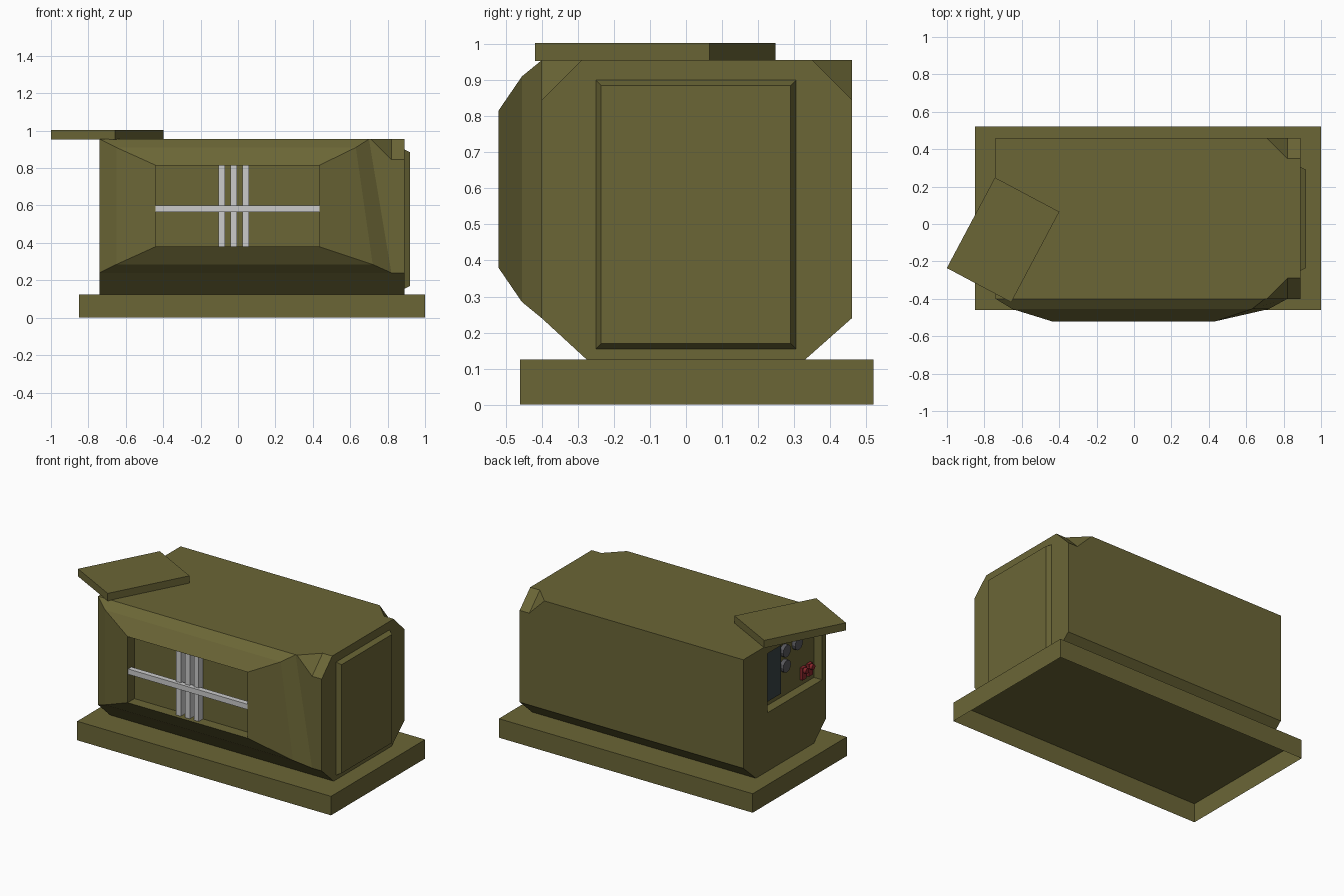
import bpy, bmesh, math
from mathutils import Matrix, Vector

if "Cube" in bpy.data.objects:
    bpy.data.objects.remove(bpy.data.objects["Cube"])


def material(name, rgb):
    m = bpy.data.materials.new(name)
    m.diffuse_color = (*rgb, 1)
    m.use_nodes = True
    m.node_tree.nodes["Principled BSDF"].inputs["Base Color"].default_value = m.diffuse_color
    return m


OLIVE = material("olive", (0.147, 0.133, 0.037))
DARK = material("dark_glass", (0.04, 0.055, 0.06))
RED = material("red", (0.25, 0.02, 0.025))
GREY = material("dial_grey", (0.1, 0.1, 0.11))


def finish(name, bm, mat=None):
    bmesh.ops.recalc_face_normals(bm, faces=bm.faces)
    me = bpy.data.meshes.new(name)
    bm.to_mesh(me)
    bm.free()
    ob = bpy.data.objects.new(name, me)
    bpy.context.collection.objects.link(ob)
    if mat:
        me.materials.append(mat)
    return ob


def box(name, x, y, z, mat=None, angle=0, open_bottom=False):
    """Box from (min, max) ranges, turned about its own centre."""
    bm = bmesh.new()
    size = Vector((x[1] - x[0], y[1] - y[0], z[1] - z[0]))
    mid = Vector((sum(x) / 2, sum(y) / 2, sum(z) / 2))
    bmesh.ops.create_cube(bm, size=1, matrix=Matrix.Translation(mid)
                          @ Matrix.Rotation(angle, 4, 'Z') @ Matrix.Diagonal((*size, 1)))
    if open_bottom:
        bm.faces.ensure_lookup_table()
        low = min(bm.faces, key=lambda f: f.calc_center_median().z)
        bmesh.ops.delete(bm, geom=[low], context='FACES_ONLY')
    return finish(name, bm, mat)


def loft(name, rings, mat, cap_start=True):
    """Join equal-length rings of points, closing the ends."""
    bm = bmesh.new()
    loops = [[bm.verts.new(p) for p in r] for r in rings]
    n = len(loops[0])
    for a, b in zip(loops, loops[1:]):
        for i in range(n):
            j = (i + 1) % n
            bm.faces.new((a[i], a[j], b[j], b[i]))
    if cap_start:
        bm.faces.new(loops[0])
    bm.faces.new(loops[-1])
    bmesh.ops.remove_doubles(bm, verts=bm.verts, dist=0.0005)
    return finish(name, bm, mat)


# Hollow base tray
box("base", (-0.85, 1.0), (-0.46, 0.52), (0, 0.125), OLIVE, open_bottom=True)


# Main housing: constant profile whose top corners are notched near the +x end
def section(x, cut):
    yz = [(-0.275, 0.125), (0.33, 0.125), (0.46, 0.24), (0.46, 0.955 - cut),
          (0.46 - cut, 0.955), (-0.40 + cut, 0.955), (-0.40, 0.955 - cut), (-0.40, 0.24)]
    return [(x, y, z) for y, z in yz]


body = loft("housing", [section(-0.74, 0), section(0.71, 0),
                        section(0.82, 0.11), section(0.89, 0.11)], OLIVE)

# Control recess cut into the -x end
cutter = box("recess_cutter", (-0.9, -0.68), (-0.36, 0.21), (0.51, 0.90))
cutter.hide_render = True
mod = body.modifiers.new("recess", 'BOOLEAN')
mod.object = cutter
mod.operation = 'DIFFERENCE'
mod.solver = 'EXACT'
bpy.context.view_layer.objects.active = body
bpy.ops.object.modifier_apply(modifier=mod.name)
bpy.data.objects.remove(cutter)


# Faceted front bulge with sunken window: (y, left, right low, right high, z low, z high)
def front_ring(y, x0, x1, x2, z0, z1):
    return [(x0, y, z0), (x1, y, z0), (x2, y, z1), (x0, y, z1)]


loft("front_bulge", [front_ring(-0.40, -0.74, 0.82, 0.70, 0.24, 0.955),
                     front_ring(-0.455, -0.65, 0.72, 0.63, 0.285, 0.91),
                     front_ring(-0.52, -0.44, 0.435, 0.435, 0.38, 0.815),
                     front_ring(-0.45, -0.44, 0.435, 0.435, 0.38, 0.815)], OLIVE, False)

# Grey bars across the window
box("cross_bar", (-0.44, 0.435), (-0.515, -0.48), (0.565, 0.60))
for i in range(3):
    x = -0.105 + i * 0.065
    box(f"upright_bar_{i + 1}", (x, x + 0.035), (-0.495, -0.45), (0.38, 0.815))


# Bevelled panel on the +x end
def end_ring(x, d):
    return [(x, y, z) for y, z in ((-0.25 + d, 0.155 + d), (0.305 - d, 0.155 + d),
                                   (0.305 - d, 0.90 - d), (-0.25 + d, 0.90 - d))]


loft("end_panel", [end_ring(0.885, 0), end_ring(0.89, 0), end_ring(0.92, 0.015)], OLIVE)

# Turned canopy plate over the controls
box("canopy", (-0.895, -0.505), (-0.359, 0.189), (0.953, 1.003), OLIVE, math.radians(-28))

# Controls: screen, dials and levers
box("screen", (-0.70, -0.675), (0.01, 0.19), (0.55, 0.87), DARK)


def peg(name, y, z, radius, depth, mat):
    bm = bmesh.new()
    bmesh.ops.create_cone(bm, cap_ends=True, segments=12, radius1=radius, radius2=radius,
                          depth=depth, matrix=Matrix.Translation((-0.68 - depth / 2, y, z))
                          @ Matrix.Rotation(math.pi / 2, 4, 'Y'))
    finish(name, bm, mat)


for i, (y, z) in enumerate([(-0.045, 0.71), (-0.045, 0.81), (-0.17, 0.81)]):
    peg(f"dial_{i + 1}", y, z, 0.04, 0.025, GREY)
for i, y in enumerate((-0.235, -0.30)):
    box(f"lever_{i + 1}", (-0.70, -0.665), (y - 0.02, y + 0.02), (0.55, 0.63), RED)
    peg(f"lever_knob_{i + 1}", y, 0.61, 0.018, 0.04, RED)
